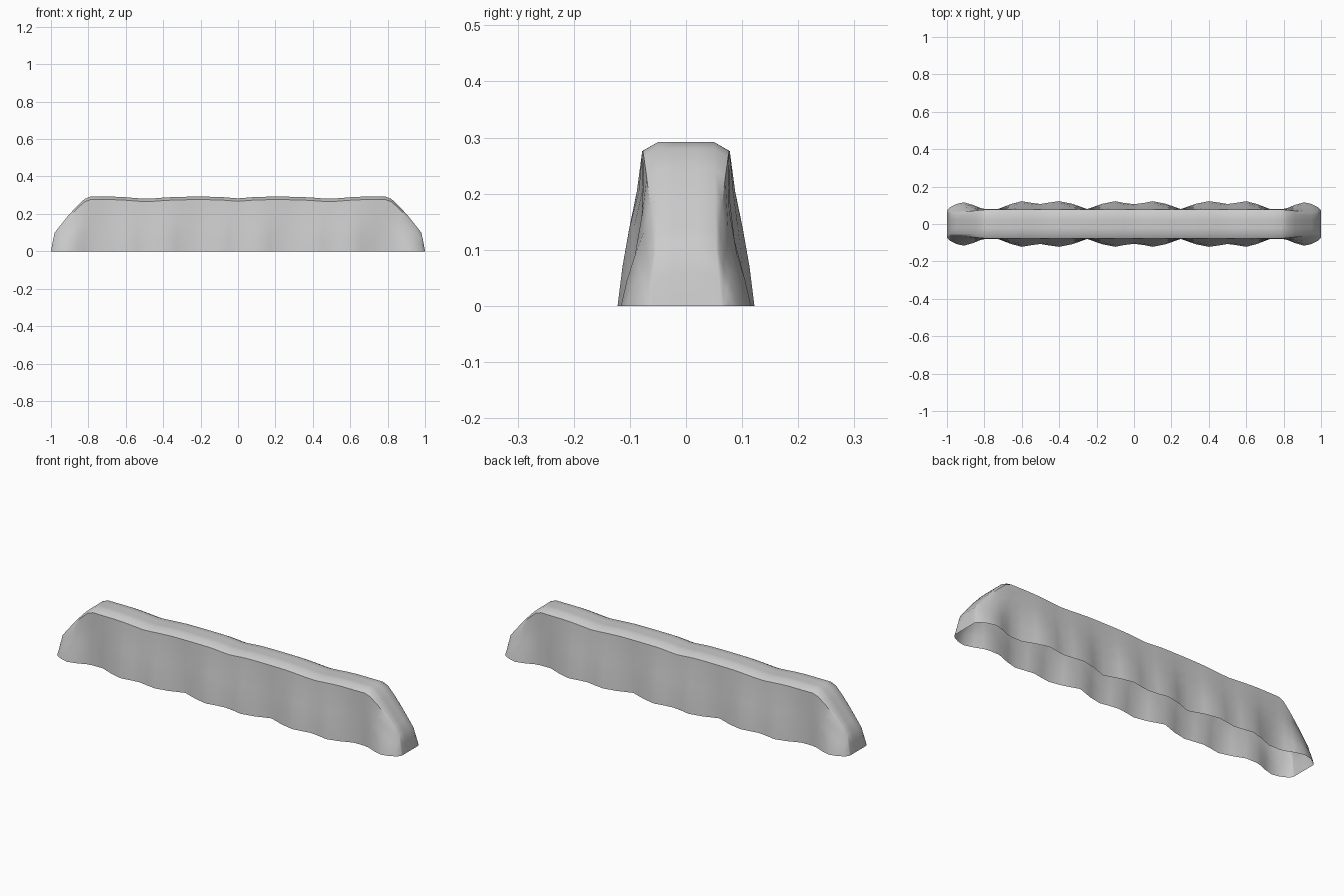
import bpy, bmesh

if "Cube" in bpy.data.objects:
    bpy.data.objects.remove(bpy.data.objects["Cube"])

# half of the wall: x, half width at the ground, shoulder half width, roof half width, height
half = [(0.0, .106, .078, .05, .283), (.05, .112, .078, .05, .287), (.10, .122, .078, .05, .291),
        (.17, .108, .078, .05, .292), (.25, .080, .078, .05, .292), (.33, .108, .078, .05, .291),
        (.40, .122, .078, .05, .287), (.45, .115, .078, .05, .283), (.50, .107, .078, .05, .281),
        (.54, .112, .078, .05, .284), (.60, .122, .078, .05, .289), (.66, .106, .078, .05, .292),
        (.73, .079, .078, .05, .292), (.79, .079, .077, .05, .292), (.82, .085, .075, .05, .280),
        (.86, .102, .070, .052, .243), (.91, .116, .064, .052, .188), (.95, .107, .060, .053, .138),
        (.98, .092, .058, .054, .100), (.99, .084, .062, .058, .055), (1.0, .072, .066, .062, 0.0)]
stations = [(-x, *r) for x, *r in reversed(half[1:])] + half


def section(x, base, shoulder, roof, h):
    """Tapered cross-section: flared foot, upright shoulder, chamfered flat top."""
    side = []
    for t, k in ((0, 1), (.24, .8), (.48, .52), (.7, .22), (.945, 0)):
        side.append((shoulder + (base - shoulder) * k, t * h))
    side += [(roof, h), (roof * .4, h)]
    return [(x, -y, z) for y, z in side] + [(x, y, z) for y, z in reversed(side)]


# open-bottomed wavy wall shell
bm = bmesh.new()
rows = [[bm.verts.new(p) for p in section(*s)] for s in stations]
for a, b in zip(rows, rows[1:]):
    for i in range(len(a) - 1):
        bm.faces.new((a[i], b[i], b[i + 1], a[i + 1]))
bmesh.ops.remove_doubles(bm, verts=bm.verts, dist=1e-5)
bmesh.ops.recalc_face_normals(bm, faces=bm.faces)
top = max(bm.faces, key=lambda f: f.calc_center_median().z)
if top.normal.z < 0:
    bmesh.ops.reverse_faces(bm, faces=bm.faces)
mesh = bpy.data.meshes.new("wall_shell")
bm.to_mesh(mesh)
bm.free()
wall = bpy.data.objects.new("wall_shell", mesh)
bpy.context.collection.objects.link(wall)
bpy.context.view_layer.objects.active = wall
wall.select_set(True)
bpy.ops.object.shade_smooth_by_angle(angle=0.7)
